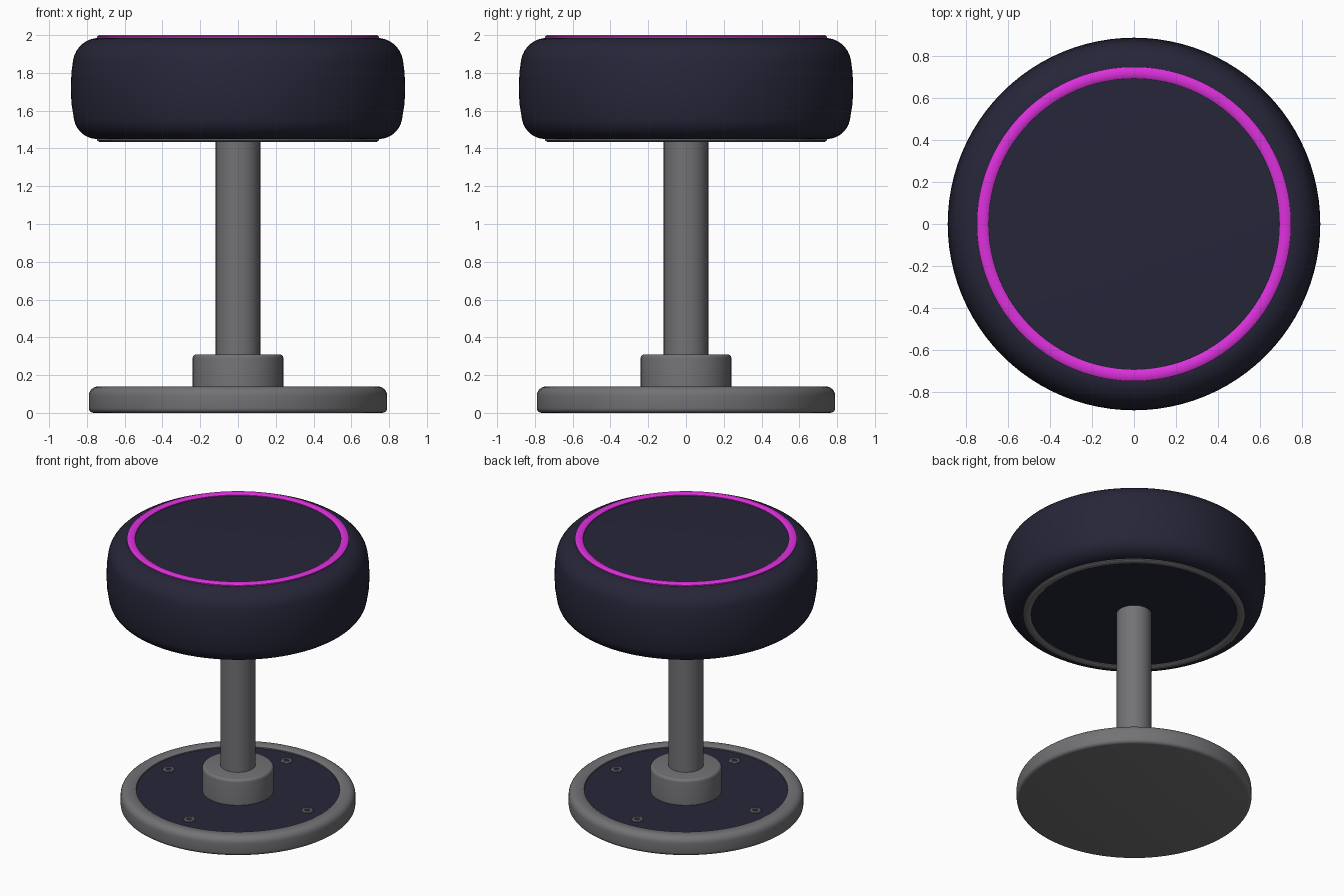
import bpy, bmesh, math

cube = bpy.data.objects.get("Cube")
if cube:
    bpy.data.objects.remove(cube, do_unlink=True)


def material(name, color):
    m = bpy.data.materials.new(name)
    m.diffuse_color = (*color, 1)
    m.use_nodes = True
    m.node_tree.nodes["Principled BSDF"].inputs["Base Color"].default_value = (*color, 1)
    return m


NAVY = material("navy_vinyl", (0.019, 0.019, 0.040))
PINK = material("magenta_trim", (0.72, 0.03, 0.72))
GREY = material("grey_metal", (0.17, 0.17, 0.18))


def arc(cx, cz, r, start, end, steps=8):
    """Points of a rounded corner, angles in degrees."""
    angles = [math.radians(start + (end - start) * i / steps) for i in range(steps + 1)]
    return [(cx + r * math.cos(a), cz + r * math.sin(a)) for a in angles]


def lathe(name, profile, mat, sides=96, closed=False, center=(0, 0, 0), smooth=True):
    """Spin an (r, z) profile around the vertical axis."""
    bm = bmesh.new()
    verts = [bm.verts.new((r, 0, z)) for r, z in profile]
    edges = [bm.edges.new(pair) for pair in zip(verts, verts[1:])]
    if closed:
        edges.append(bm.edges.new((verts[-1], verts[0])))
    bmesh.ops.spin(bm, geom=verts + edges, cent=(0, 0, 0), axis=(0, 0, 1),
                   angle=2 * math.pi, steps=sides, use_merge=True)
    bmesh.ops.remove_doubles(bm, verts=bm.verts, dist=1e-5)
    bmesh.ops.recalc_face_normals(bm, faces=bm.faces)
    mesh = bpy.data.meshes.new(name)
    bm.to_mesh(mesh)
    bm.free()
    mesh.materials.append(mat)
    obj = bpy.data.objects.new(name, mesh)
    obj.location = center
    bpy.context.collection.objects.link(obj)
    if smooth:
        bpy.ops.object.select_all(action="DESELECT")
        obj.select_set(True)
        bpy.context.view_layer.objects.active = obj
        bpy.ops.object.shade_smooth_by_angle(angle=math.radians(35))
    return obj


# Round padded seat with soft corners and slightly bulging side
lathe("seat_cushion",
      [(0, 1.45)] + arc(0.745, 1.575, 0.125, -90, -10) + [(0.882, 1.64), (0.885, 1.72), (0.882, 1.8)]
      + arc(0.735, 1.845, 0.14, 10, 90) + [(0, 1.985)], NAVY)

# Piping rings above and below the cushion
for name, low, high, mat in (("seat_top_trim", 1.975, 2.0, PINK),
                             ("seat_bottom_trim", 1.435, 1.46, GREY)):
    lathe(name, [(0.692, low), (0.747, low), (0.747, high - 0.008), (0.735, high),
                 (0.704, high), (0.692, high - 0.008)] if mat == PINK else
          [(0.692, high), (0.747, high), (0.747, low + 0.008), (0.735, low),
           (0.704, low), (0.692, low + 0.008)], mat, closed=True)

# Central post
lathe("post", [(0, 0.1), (0.118, 0.1), (0.118, 1.47), (0, 1.47)], GREY, sides=32)

# Collar where the post meets the base
lathe("post_collar", [(0, 0.1), (0.24, 0.1)] + arc(0.22, 0.29, 0.02, 0, 90, 4) + [(0, 0.31)],
      GREY, sides=64)

# Base disc with a raised rounded rim around a shallow recess
lathe("base", [(0, 0), (0.765, 0)] + arc(0.765, 0.025, 0.025, -90, 0, 4)
      + arc(0.74, 0.09, 0.05, 0, 90, 6) + [(0.70, 0.14), (0.685, 0.13), (0.685, 0.115), (0, 0.115)],
      GREY)

# Dark inlay plate in the recess
lathe("base_inlay", [(0, 0.114), (0.684, 0.114), (0.684, 0.122), (0, 0.122)], NAVY)

# Four bolts with washers and a hex socket
for i in range(4):
    a = i * math.pi / 2
    spot = (0.57 * math.cos(a), 0.57 * math.sin(a), 0.12)
    lathe(f"bolt_{i + 1}", [(0, 0), (0.04, 0), (0.04, 0.006), (0.034, 0.012),
                            (0.02, 0.012), (0.018, 0.004), (0, 0.004)], GREY, sides=18, center=spot)
    lathe(f"bolt_socket_{i + 1}", [(0, 0.004), (0.017, 0.004), (0.017, 0.006), (0, 0.006)],
          NAVY, sides=6, center=spot, smooth=False)
